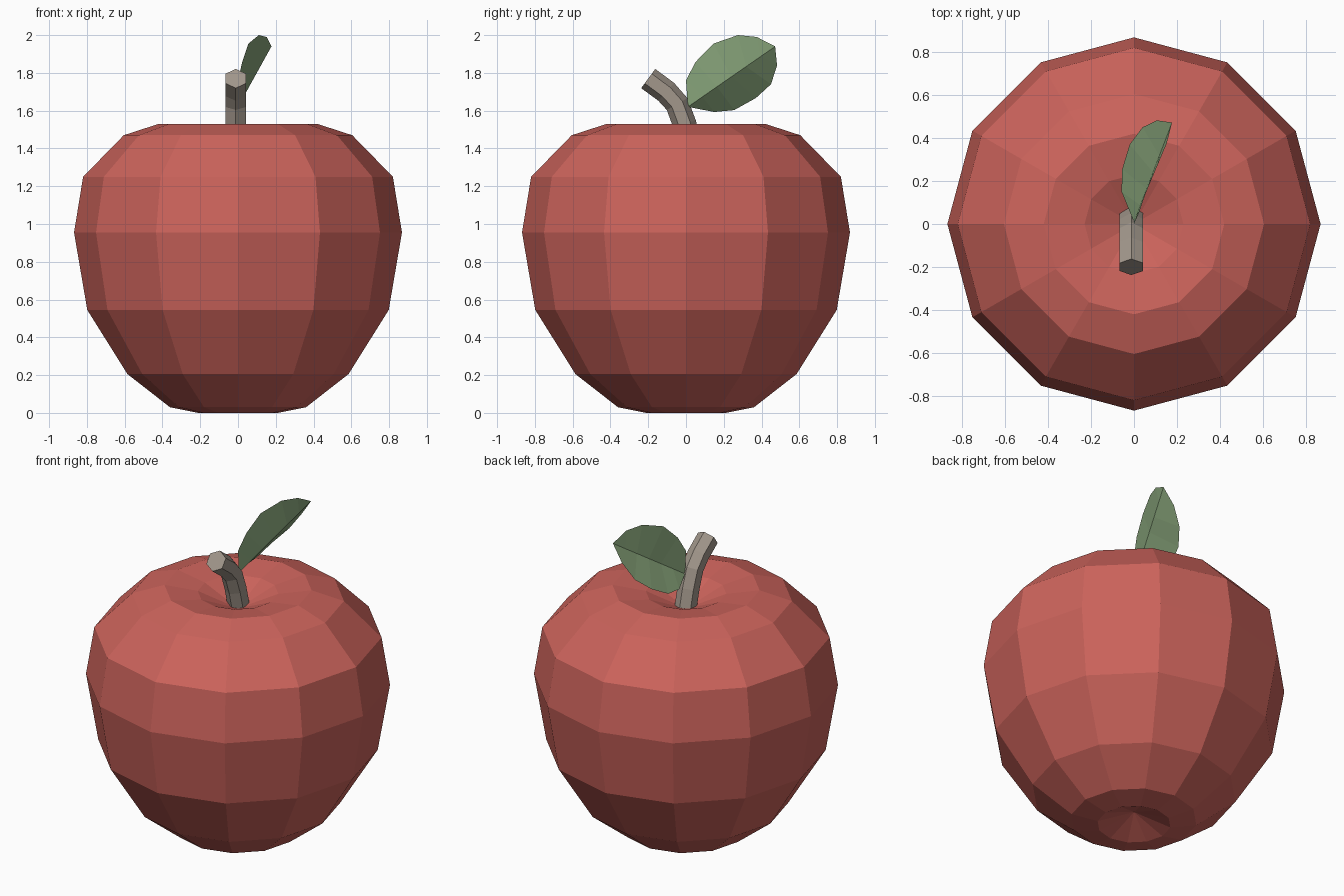
import bpy, bmesh, math
from mathutils import Vector

if "Cube" in bpy.data.objects:
    bpy.data.objects.remove(bpy.data.objects["Cube"])


def make_object(name, bm, color):
    bmesh.ops.recalc_face_normals(bm, faces=bm.faces)
    mesh = bpy.data.meshes.new(name)
    bm.to_mesh(mesh)
    bm.free()
    mat = bpy.data.materials.new(name + "_color")
    mat.diffuse_color = (*color, 1)
    mat.use_nodes = True
    mat.node_tree.nodes["Principled BSDF"].inputs["Base Color"].default_value = mat.diffuse_color
    mesh.materials.append(mat)
    obj = bpy.data.objects.new(name, mesh)
    bpy.context.collection.objects.link(obj)
    return obj


def bridge(bm, a, b):
    n = len(a)
    for i in range(n):
        j = (i + 1) % n
        bm.faces.new((a[i], a[j], b[j], b[i]))


# Apple body: 12-sided lathe with a dimple at each end
profile = [(0.21, 0.0), (0.36, 0.03), (0.585, 0.205), (0.798, 0.545),
           (0.868, 0.955), (0.82, 1.25), (0.605, 1.47), (0.42, 1.53), (0.23, 1.50)]
bm = bmesh.new()
rings = [[bm.verts.new((r * math.cos(math.tau * i / 12), r * math.sin(math.tau * i / 12), z))
          for i in range(12)] for r, z in profile]
for a, b in zip(rings, rings[1:]):
    bridge(bm, a, b)
for ring, z in ((rings[0], 0.08), (rings[-1], 1.40)):
    tip = bm.verts.new((0, 0, z))
    for i in range(12):
        bm.faces.new((ring[i], ring[(i + 1) % 12], tip))
make_object("apple_body", bm, (0.60, 0.125, 0.105))

# Stem: hexagonal tube swept along a path that bends forward
path = [Vector((-0.012, y, z)) for y, z in
        ((0.025, 1.40), (-0.008, 1.53), (-0.047, 1.635), (-0.105, 1.70), (-0.20, 1.77))]
bm = bmesh.new()
rings = []
side = Vector((1, 0, 0))
for i, p in enumerate(path):
    along = (path[min(i + 1, 4)] - path[max(i - 1, 0)]).normalized()
    up = side.cross(along)
    rings.append([bm.verts.new(p + 0.063 * (math.sin(math.tau * k / 6) * side
                                            + math.cos(math.tau * k / 6) * up))
                  for k in range(6)])
for a, b in zip(rings, rings[1:]):
    bridge(bm, a, b)
bm.faces.new(rings[0])
bm.faces.new(rings[-1])
make_object("stem", bm, (0.36, 0.31, 0.26))

# Leaf: two halves folded along a straight midrib
base, tip = Vector((0.0, 0.01, 1.62)), Vector((0.177, 0.472, 1.94))
upper = [(0.0, 0.0, 1.76), (0.022, 0.05, 1.857), (0.055, 0.145, 1.955),
         (0.11, 0.275, 2.0), (0.152, 0.375, 1.99)]
lower = [(-0.058, 0.15, 1.593), (-0.055, 0.255, 1.603), (-0.02, 0.37, 1.667),
         (0.04, 0.45, 1.74), (0.107, 0.482, 1.84)]
bm = bmesh.new()
rib = [bm.verts.new(base.lerp(tip, i / 6)) for i in range(7)]
for edge in (upper, lower):
    row = [rib[0]] + [bm.verts.new(p) for p in edge] + [rib[-1]]
    bm.faces.new((rib[0], rib[1], row[1]))
    for i in range(1, 5):
        bm.faces.new((rib[i], rib[i + 1], row[i + 1], row[i]))
    bm.faces.new((rib[5], rib[6], row[5]))
make_object("leaf", bm, (0.25, 0.38, 0.20))
